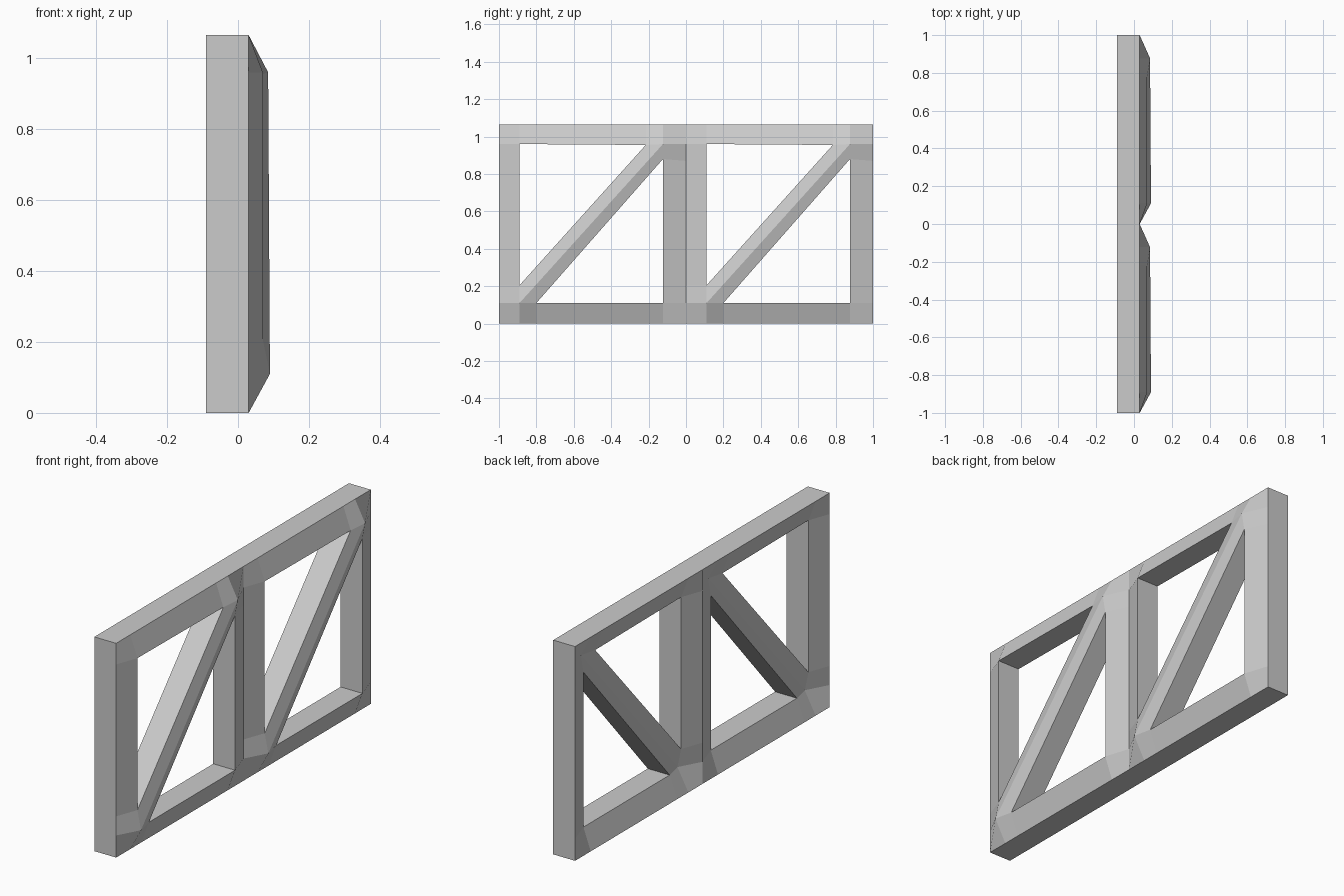
import bpy, bmesh
from mathutils import Vector

if "Cube" in bpy.data.objects:
    bpy.data.objects.remove(bpy.data.objects["Cube"])

DEPTH = 0.12   # panel thickness along x
H = 1.065      # panel height


# raised front surface: named points (x, y, z) of one braced bay
EDGE, INNER = 0.03, 0.07
pts = {
    # raised ends of the diagonal ridge
    "A": (0.09, 0.11, 0.11), "B": (0.085, 0.877, 0.96),
    # upper-left opening
    "C": (INNER, 0.11, 0.96), "E": (INNER, 0.11, 0.205), "F": (INNER, 0.785, 0.955),
    # lower-right opening
    "D": (INNER, 0.877, 0.11), "G": (INNER, 0.20, 0.11), "J": (INNER, 0.877, 0.88),
}
# outer border points on the left / right sides and bottom / top sides
for i, z in enumerate((0, 0.11, 0.205, 0.87, 0.96, H)):
    pts[f"l{i}"] = (EDGE, 0, z)
    pts[f"r{i}"] = (EDGE, 1, z)
for i, y in enumerate((0.11, 0.20, 0.785, 0.877)):
    pts[f"b{i}"] = (EDGE, y, 0)
    pts[f"t{i}"] = (EDGE, y, H)

faces = [
    "l0 b0 A l1", "b3 r0 r1 D", "l4 C t0 l5", "B r4 r5 t3",      # corner plates
    "l1 A E l2", "l2 E C l4 l3",                                 # left post
    "D r1 r2 r3 J", "J r3 r4 B",                                 # right post
    "b0 b1 G A", "b1 b2 b3 D G",                                 # bottom rail
    "C F t2 t1 t0", "F B t3 t2",                                 # top rail
    "A B F E", "A G J B",                                        # diagonal brace
]

bm = bmesh.new()
for bay in (-1, 0):
    verts = {k: bm.verts.new(Vector(p) + Vector((0, bay, 0))) for k, p in pts.items()}
    for f in faces:
        bm.faces.new([verts[k] for k in f.split()])
bmesh.ops.remove_doubles(bm, verts=bm.verts, dist=1e-4)

# thicken the surface straight back along x
ext = bmesh.ops.extrude_face_region(bm, geom=bm.faces[:], use_keep_orig=True)
new = [g for g in ext["geom"] if isinstance(g, bmesh.types.BMVert)]
bmesh.ops.translate(bm, verts=new, vec=(-DEPTH, 0, 0))
bmesh.ops.recalc_face_normals(bm, faces=bm.faces)

mesh = bpy.data.meshes.new("braced_frame")
bm.to_mesh(mesh)
bm.free()
bpy.context.collection.objects.link(bpy.data.objects.new("braced_frame", mesh))
